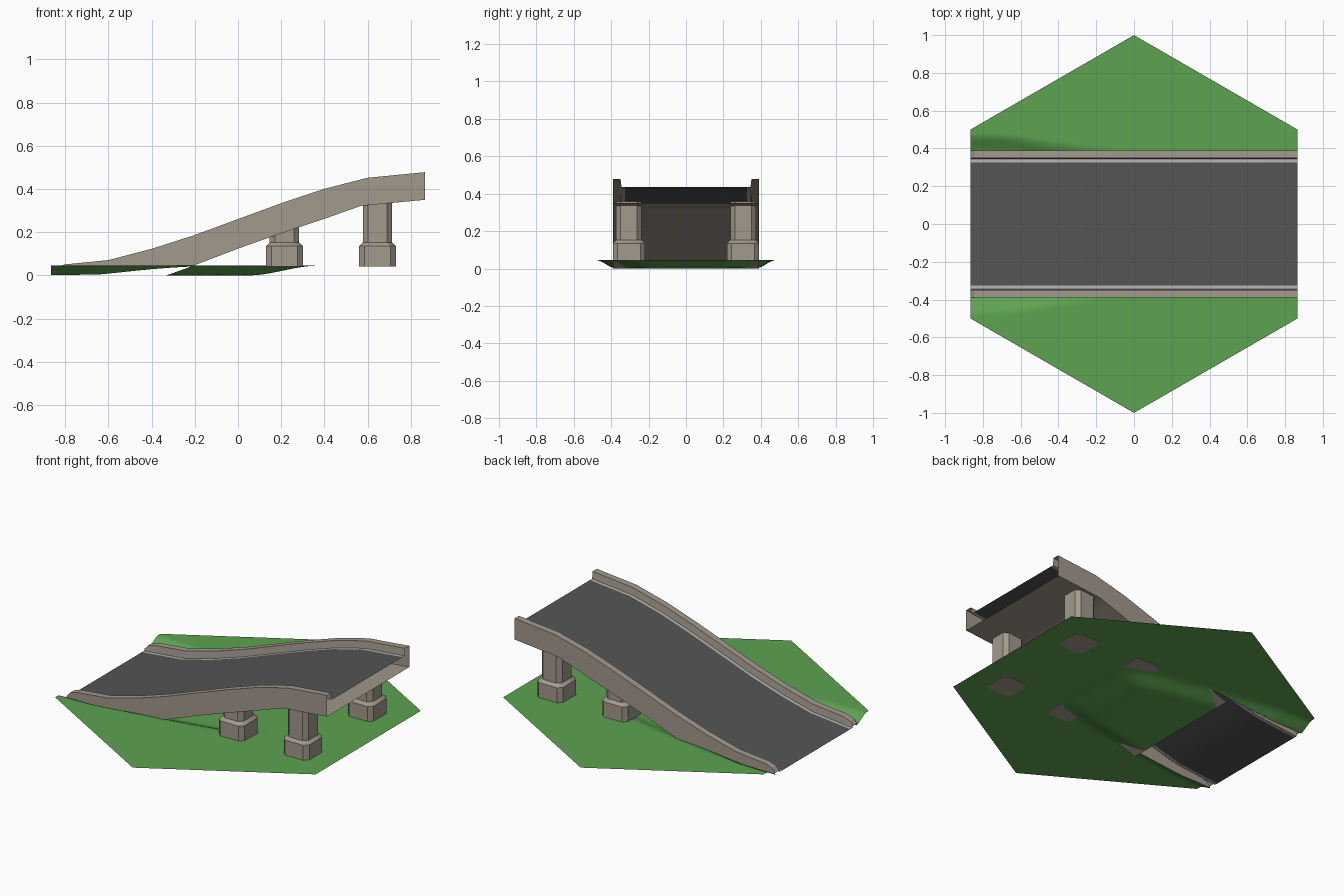
import bpy, math

if "Cube" in bpy.data.objects:
    bpy.data.objects.remove(bpy.data.objects["Cube"])

# profile points along the ramp: road height, rail height above the road, underside height
ROAD = [(-.866, .002), (-.8, .008), (-.6, .028), (-.4, .08), (-.2, .144), (0, .218),
        (.2, .291), (.4, .358), (.6, .409), (.866, .435)]
RAIL = [(-.866, .01), (-.845, .032), (-.8, .043), (.866, .043)]
UNDER = [(-.866, -.18), (-.36, -.01), (-.2, .047), (0, .124), (.2, .195), (.4, .262),
         (.57, .322), (.866, .35)]


def lerp(pts, x):
    for (x0, a), (x1, b) in zip(pts, pts[1:]):
        if x <= x1:
            return a + (b - a) * (x - x0) / (x1 - x0)
    return pts[-1][1]


def step(a, b, t):
    t = min(1, max(0, (t - a) / (b - a)))
    return t * t * (3 - 2 * t)


def ground(x, y):
    outer = lerp([(-.87, .482), (-.65, .475), (-.2, .41), (.2, .33), (.9, .33)], x)
    inner = outer - lerp([(-.87, .11), (-.65, .11), (-.2, .15), (.9, .15)], x)
    return .045 - .045 * (1 - step(.05, .37, x)) * (1 - step(inner, outer, abs(y)))


def mat(name, c):
    m = bpy.data.materials.new(name)
    m.diffuse_color = (*c, 1)
    m.use_nodes = True
    m.node_tree.nodes["Principled BSDF"].inputs["Base Color"].default_value = m.diffuse_color
    return m


GRASS = mat("grass", (.11, .37, .08))
ASPHALT = mat("asphalt", (.09, .09, .09))
CONCRETE = mat("concrete", (.36, .32, .265))
PAINT = mat("paint", (.47, .46, .44))


def make(name, verts, faces, material, angle=30):
    me = bpy.data.meshes.new(name)
    me.from_pydata(verts, [], faces)
    me.materials.append(material)
    ob = bpy.data.objects.new(name, me)
    bpy.context.collection.objects.link(ob)
    bpy.ops.object.select_all(action='DESELECT')
    ob.select_set(True)
    bpy.context.view_layer.objects.active = ob
    bpy.ops.object.shade_smooth_by_angle(angle=math.radians(angle))
    return ob


def sheet(name, rows, material):
    n = len(rows[0])
    verts = [v for r in rows for v in r]
    faces = [(i * n + j, (i + 1) * n + j, (i + 1) * n + j + 1, i * n + j + 1)
             for i in range(len(rows) - 1) for j in range(n - 1)]
    return make(name, verts, faces, material)


XS = [-.866, -.845, -.8, -.7, -.6, -.5, -.4, -.3, -.215, -.1, 0, .1, .2, .3, .4, .5, .57, .6, .7, .866]


def side_bottom(x):
    return max(lerp(UNDER, x), ground(x, .39))


# road surface and painted edge lines
sheet("road", [[(x, y, lerp(ROAD, x)) for y in (-.325, .325)] for x in XS], ASPHALT)
for s, label in ((-1, "front"), (1, "back")):
    ys = sorted((s * .325, s * .345))
    sheet(label + "_edge_line", [[(x, y, lerp(ROAD, x)) for y in ys] for x in XS], PAINT)

    # rail with outer side wall
    rows = []
    for x in XS:
        r = lerp(ROAD, x)
        h = r + lerp(RAIL, x)
        prof = [(.345, r), (.35, h), (.39, h), (.39, min(h - .001, side_bottom(x)))]
        row = [(x, s * y, z) for y, z in prof]
        rows.append(row[::s])
    sheet(label + "_rail", rows, CONCRETE)

# deck underside
sheet("deck_underside", [[(x, y, lerp(UNDER, x)) for y in (.39, -.39)]
                         for x in [-.332] + [x for x in XS if x > -.3]], CONCRETE)

# grass beside the ramp
SX = [-.866 + 1.732 * i / 48 for i in range(49)]
for s, label in ((-1, "front"), (1, "back")):
    rows = []
    for x in SX:
        edge = 1 - abs(x) * .5 / .866
        ys = [.385 + .0999 * k / 8 for k in range(9)] + [edge]
        rows.append([(x, s * y, ground(x, y)) for y in ys][::s])
    sheet(label + "_grass", rows, GRASS)


# grass under the deck, starting where it meets the underside
def contact(y):
    a, b = -.5, .1
    for _ in range(30):
        m = (a + b) / 2
        if lerp(UNDER, m) < ground(m, y):
            a = m
        else:
            b = m
    return a


YS = [-.385 + .77 * j / 36 for j in range(37)]
starts = [contact(y) for y in YS]
rows = []
for i in range(41):
    t = i / 40
    xs = [a + (.866 - a) * t for a in starts]
    rows.append([(x, y, ground(x, y)) for x, y in zip(xs, YS)])
sheet("grass_under_deck", rows, GRASS)


# four chamfered piers with wider feet
def pier(name, cx, cy):
    rings = [(.085, .042), (.085, .135), (.068, .152), (.068, lerp(UNDER, cx) + .03)]
    verts, faces = [], []
    for h, z in rings:
        k = h - .024
        for px, py in ((h, -k), (h, k), (k, h), (-k, h), (-h, k), (-h, -k), (-k, -h), (k, -h)):
            verts.append((cx + px, cy + py, z))
    for i in range(len(rings) - 1):
        for j in range(8):
            a, b = i * 8 + j, i * 8 + (j + 1) % 8
            faces.append((a, b, b + 8, a + 8))
    faces += [tuple(range(7, -1, -1)), tuple(range(24, 32))]
    make(name, verts, faces, CONCRETE)


for cx, place in ((.215, "low"), (.646, "high")):
    for s, label in ((-1, "front"), (1, "back")):
        pier(f"{label}_{place}_pier", cx, s * .305)
